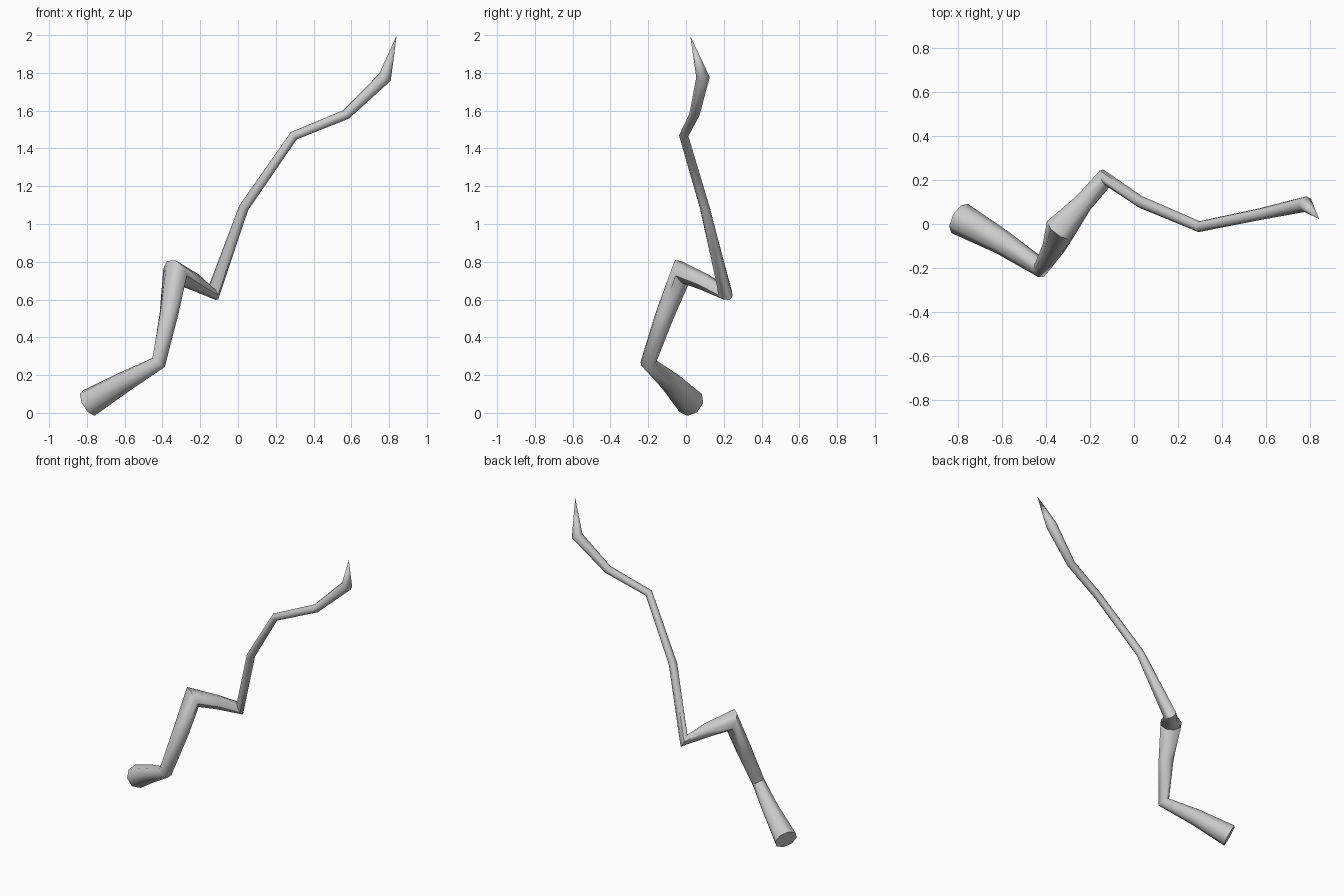
import bpy, bmesh, math
from mathutils import Vector

if "Cube" in bpy.data.objects:
    bpy.data.objects.remove(bpy.data.objects["Cube"])

# Branch centreline: x, y, z, ring radius
PATH = [
    (-0.79, 0.025, 0.052, 0.076), (-0.595, -0.085, 0.167, 0.056),
    (-0.42, -0.20, 0.267, 0.043), (-0.365, -0.11, 0.525, 0.052),
    (-0.333, -0.022, 0.745, 0.073), (-0.23, 0.095, 0.693, 0.046),
    (-0.13, 0.208, 0.635, 0.044), (0.03, 0.10, 1.085, 0.027),
    (0.295, -0.012, 1.467, 0.025), (0.572, 0.045, 1.58, 0.027),
    (0.778, 0.09, 1.777, 0.036),
]
TIP = Vector((0.84, 0.022, 1.998))
SIDES = 8

pts = [Vector(p[:3]) for p in PATH] + [TIP]
bm = bmesh.new()
rings = []
u = Vector((0, 0, 1))
prev = None
for i, p in enumerate(PATH):
    ahead = (pts[i + 1] - pts[i]).normalized()
    behind = (pts[i] - pts[i - 1]).normalized() if i else ahead
    t = (ahead + behind).normalized()
    # Carry the ring frame along without twisting
    if prev:
        u = prev.rotation_difference(t) @ u
    u = (u - t * u.dot(t)).normalized()
    v = t.cross(u)
    prev = t
    rings.append([bm.verts.new(pts[i] + p[3] * (u * math.cos(a) + v * math.sin(a)))
                  for a in (math.tau * k / SIDES for k in range(SIDES))])

# Sides, flat base and pointed tip
for a, b in zip(rings, rings[1:]):
    for k in range(SIDES):
        j = (k + 1) % SIDES
        bm.faces.new((a[k], a[j], b[j], b[k]))
tip = bm.verts.new(TIP)
for k in range(SIDES):
    bm.faces.new((rings[-1][k], rings[-1][(k + 1) % SIDES], tip))
bm.faces.new(rings[0][::-1])
bmesh.ops.recalc_face_normals(bm, faces=bm.faces)

mesh = bpy.data.meshes.new("branch")
bm.to_mesh(mesh)
bm.free()
branch = bpy.data.objects.new("branch", mesh)
bpy.context.collection.objects.link(branch)
bpy.context.view_layer.objects.active = branch
branch.select_set(True)
bpy.ops.object.shade_smooth_by_angle(angle=math.radians(50))
